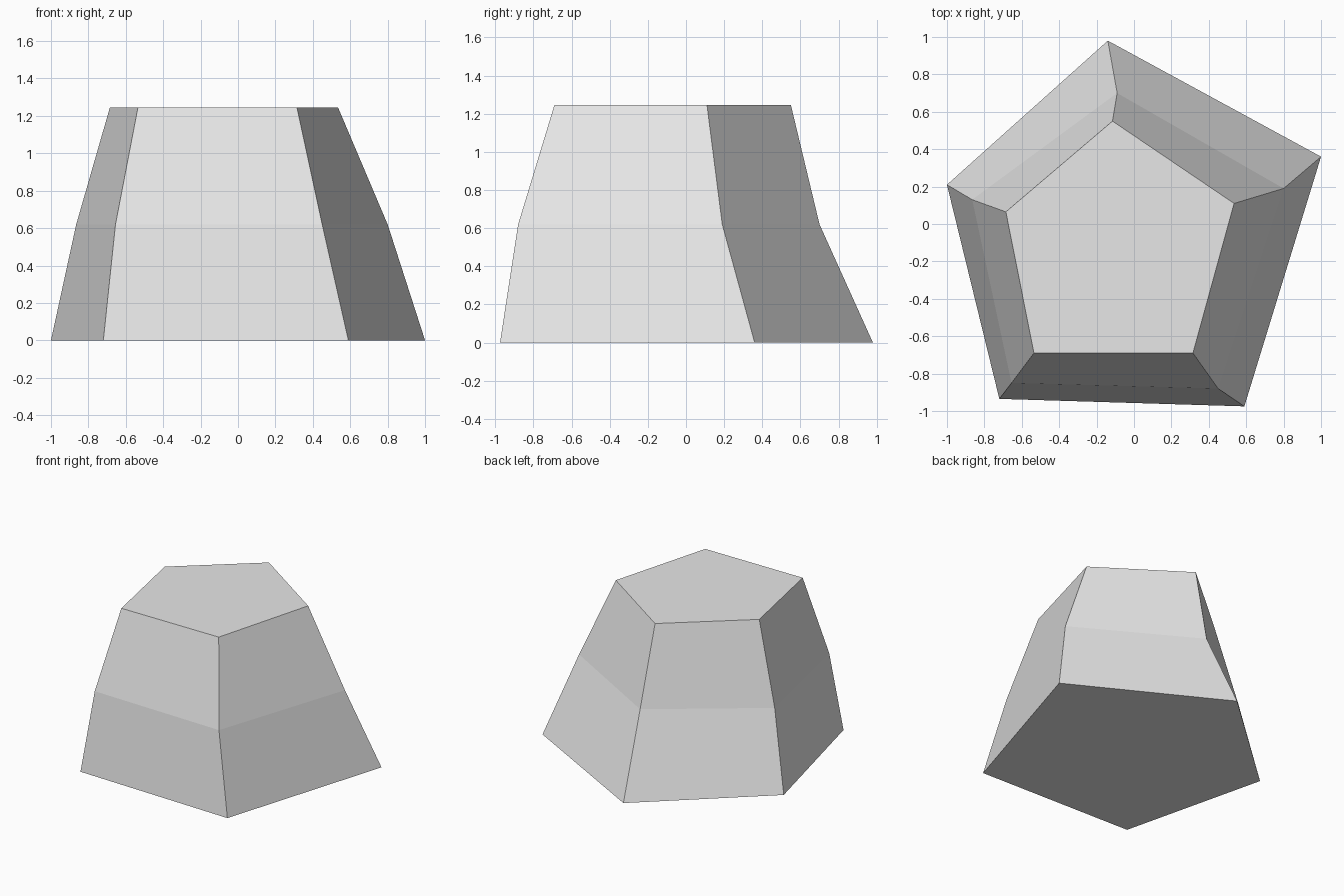
import bpy
import bmesh

cube = bpy.data.objects.get("Cube")
if cube:
    bpy.data.objects.remove(cube, do_unlink=True)

grey = bpy.data.materials.new("light grey")
grey.use_nodes = True
colour = (0.8, 0.8, 0.8, 1)
grey.diffuse_color = colour
grey.node_tree.nodes["Principled BSDF"].inputs["Base Color"].default_value = colour

# Irregular five-sided cross-sections, counter-clockwise from the back corner
sections = [
    (0.0, [(-0.14, 0.98), (-1.0, 0.21), (-0.72, -0.935), (0.59, -0.975), (1.0, 0.36)]),
    (0.62, [(-0.09, 0.70), (-0.865, 0.13), (-0.655, -0.85), (0.45, -0.88), (0.80, 0.19)]),
    (1.245, [(-0.115, 0.55), (-0.685, 0.065), (-0.535, -0.69), (0.315, -0.69), (0.535, 0.11)]),
]

# Loft the sections into a closed, tapering block
bm = bmesh.new()
rings = [[bm.verts.new((x, y, z)) for x, y in points] for z, points in sections]
for lower, upper in zip(rings, rings[1:]):
    for i in range(len(lower)):
        j = (i + 1) % len(lower)
        bm.faces.new((lower[i], lower[j], upper[j], upper[i]))
bm.faces.new(rings[0][::-1])
bm.faces.new(rings[-1])
bmesh.ops.recalc_face_normals(bm, faces=bm.faces[:])

mesh = bpy.data.meshes.new("tapered_rock")
bm.to_mesh(mesh)
bm.free()
mesh.materials.append(grey)
rock = bpy.data.objects.new("tapered_rock", mesh)
bpy.context.collection.objects.link(rock)
